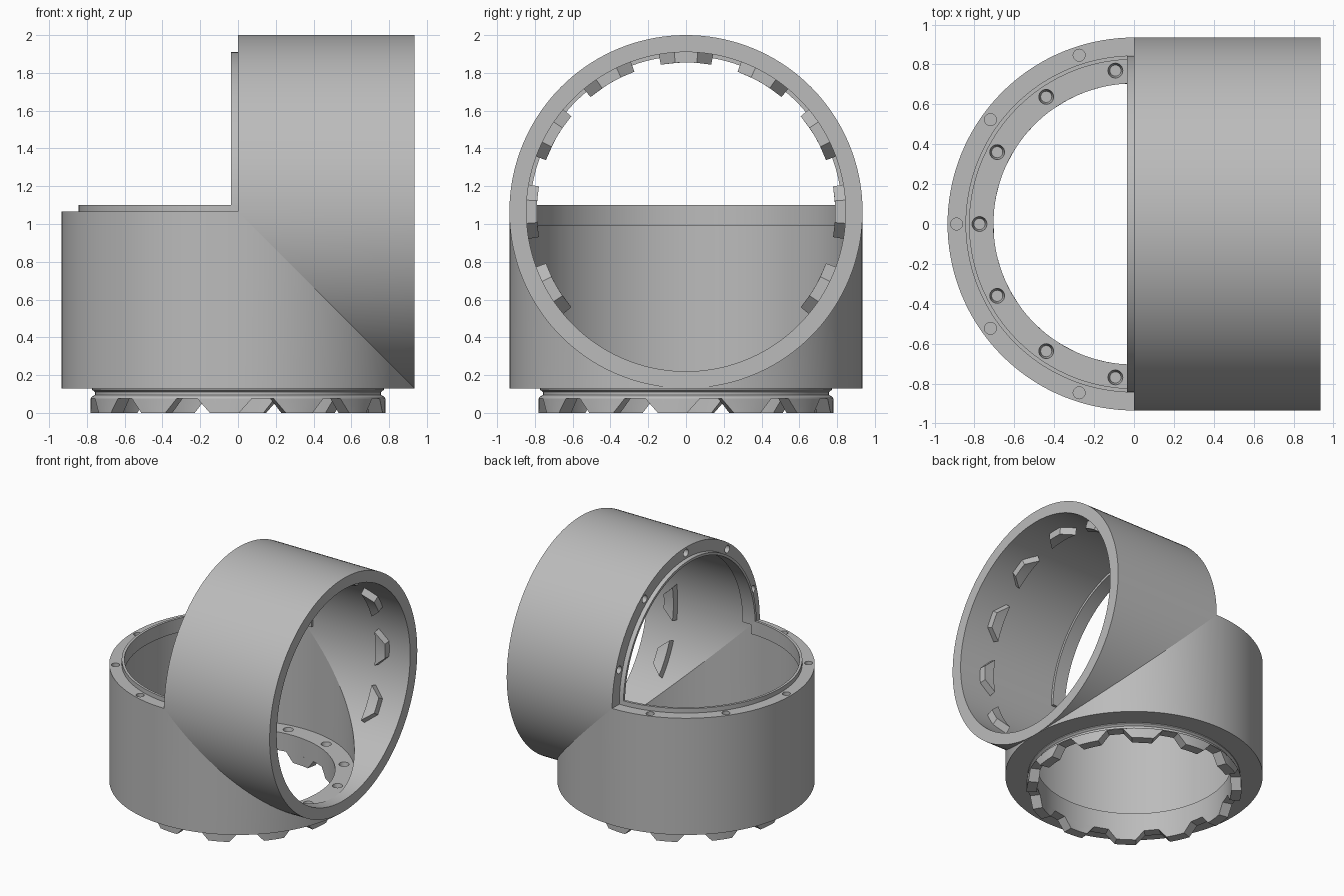
import bpy, bmesh, math
from mathutils import Matrix, Vector

if "Cube" in bpy.data.objects:
    bpy.data.objects.remove(bpy.data.objects["Cube"], do_unlink=True)

CENTRE = 1.065        # height where the two pipe axes meet
OUTER, BORE, NECK = 0.935, 0.845, 0.705
SEGMENTS = 144

grey = bpy.data.materials.new("plain grey")
grey.use_nodes = True
grey.diffuse_color = (0.5, 0.5, 0.5, 1)
grey.node_tree.nodes["Principled BSDF"].inputs["Base Color"].default_value = grey.diffuse_color

# Parts are made around a vertical axis with the joint at the origin.
UPRIGHT = Matrix.Translation((0, 0, CENTRE))
# Swapping the axes turns an upright part into its sideways twin.
SIDEWAYS = UPRIGHT @ Matrix(((0, 0, -1, 0), (0, 1, 0, 0), (-1, 0, 0, 0), (0, 0, 0, 1)))


def lathe(bm, profile):
    """Revolve a closed (radius, height) profile."""
    rings = []
    for i in range(SEGMENTS):
        a = math.tau * i / SEGMENTS
        rings.append([bm.verts.new((r * math.cos(a), r * math.sin(a), z)) for r, z in profile])
    for i in range(SEGMENTS):
        p, q = rings[i], rings[(i + 1) % SEGMENTS]
        for j in range(len(profile)):
            k = (j + 1) % len(profile)
            bm.faces.new((p[j], q[j], q[k], p[k]))
    bmesh.ops.recalc_face_normals(bm, faces=bm.faces)


def tooth(bm, angle, r_in, r_out, z_wide, z_tip, half_wide, half_tip, steps=6):
    """Curved trapezoid block on a ring."""
    rows = []
    for i in range(steps + 1):
        t = 2 * i / steps - 1
        row = []
        for r, z, half in ((r_in, z_wide, half_wide), (r_out, z_wide, half_wide),
                           (r_out, z_tip, half_tip), (r_in, z_tip, half_tip)):
            a = angle + t * half / r_out
            row.append(bm.verts.new((r * math.cos(a), r * math.sin(a), z)))
        rows.append(row)
    for p, q in zip(rows, rows[1:]):
        for j in range(4):
            k = (j + 1) % 4
            bm.faces.new((p[j], q[j], q[k], p[k]))
    bm.faces.new(rows[0])
    bm.faces.new(rows[-1])


def clip(bm, normal, fill=False):
    cut = bmesh.ops.bisect_plane(bm, geom=bm.verts[:] + bm.edges[:] + bm.faces[:], dist=1e-5,
                                 plane_co=(0, 0, 0), plane_no=normal, clear_outer=True)
    if fill:
        edges = [e for e in cut["geom_cut"] if isinstance(e, bmesh.types.BMEdge)]
        bmesh.ops.holes_fill(bm, edges=edges, sides=0)


def make_object(name, bm):
    mesh = bpy.data.meshes.new(name)
    bm.to_mesh(mesh)
    bm.free()
    obj = bpy.data.objects.new(name, mesh)
    bpy.context.collection.objects.link(obj)
    return obj


def finish(name, bm, matrix):
    bm.transform(matrix)
    if matrix.determinant() < 0:
        bmesh.ops.reverse_faces(bm, faces=bm.faces[:])
    obj = make_object(name, bm)
    obj.data.materials.clear()
    obj.data.materials.append(grey)
    bpy.ops.object.select_all(action="DESELECT")
    obj.select_set(True)
    bpy.context.view_layer.objects.active = obj
    bpy.ops.object.shade_smooth_by_angle(angle=math.radians(30))
    return obj


def drill(bm, holes):
    """Cut holes given as (angle, ring radius, top, depth, top radius, bottom radius)."""
    body = make_object("drill_body", bm)
    cb = bmesh.new()
    for a, ring, top, depth, r_top, r_bottom in holes:
        place = Matrix.Translation((ring * math.cos(a), ring * math.sin(a), top - depth / 2 + 0.005))
        bmesh.ops.create_cone(cb, cap_ends=True, segments=24, radius1=r_bottom, radius2=r_top,
                              depth=depth + 0.01, matrix=place)
    cutter = make_object("drill_cutter", cb)
    cutter.hide_render = True
    mod = body.modifiers.new("holes", "BOOLEAN")
    mod.operation, mod.solver, mod.object = "DIFFERENCE", "EXACT", cutter
    result = bmesh.new()
    result.from_object(body, bpy.context.evaluated_depsgraph_get())
    for obj in (body, cutter):
        bpy.data.objects.remove(obj, do_unlink=True)
    return result


rim_holes = [(math.pi + math.radians(36 * k), 0.89, 0, 0.1, 0.03, 0.03) for k in range(-2, 3)]
FLOOR, BASE = 0.22 - CENTRE, -OUTER
floor_holes = [(math.pi + math.tau * k / 13, 0.775, FLOOR, 0.06, 0.039, 0.028) for k in range(13)]

# Upright pipe with floor flange and grooved neck, mitred at 45 degrees
bm = bmesh.new()
ROOT = 0.075 - CENTRE
lathe(bm, [(OUTER, BASE), (OUTER, 0), (BORE, 0), (BORE, FLOOR), (NECK, FLOOR), (NECK, ROOT),
           (0.78, ROOT), (0.775, ROOT + 0.01), (0.757, ROOT + 0.02),
           (0.757, BASE - 0.02), (0.772, BASE - 0.008), (0.772, BASE)])
bm = drill(bm, rim_holes + floor_holes)
clip(bm, (1, 0, 1))
finish("upright_pipe", bm, UPRIGHT)

# Sideways pipe, open right through
bm = bmesh.new()
lathe(bm, [(OUTER, BASE), (OUTER, 0), (BORE, 0), (BORE, BASE)])
bm = drill(bm, rim_holes)
clip(bm, (1, 0, 1))
finish("sideways_pipe", bm, SIDEWAYS)

# Thin half-ring lips standing proud of both cut faces
for name, matrix in (("upright_lip", UPRIGHT), ("sideways_lip", SIDEWAYS)):
    bm = bmesh.new()
    lathe(bm, [(0.825, -0.075), (BORE, -0.075), (BORE, 0.036), (0.825, 0.036)])
    clip(bm, (1, 0, 0), fill=True)
    finish(name, bm, matrix)

# Coupling teeth under the neck
bm = bmesh.new()
for k in range(12):
    tooth(bm, math.radians(30 * k - 5.3), NECK, 0.78, ROOT, -CENTRE, 0.145, 0.078)
bmesh.ops.recalc_face_normals(bm, faces=bm.faces)
finish("neck_teeth", bm, UPRIGHT)

# Matching teeth inside the sideways pipe
bm = bmesh.new()
for k in range(-4, 5):
    tooth(bm, math.pi + math.radians(30 * k), 0.79, BORE + 0.005, -0.665, -0.75, 0.145, 0.062)
bmesh.ops.recalc_face_normals(bm, faces=bm.faces)
finish("socket_teeth", bm, SIDEWAYS)
